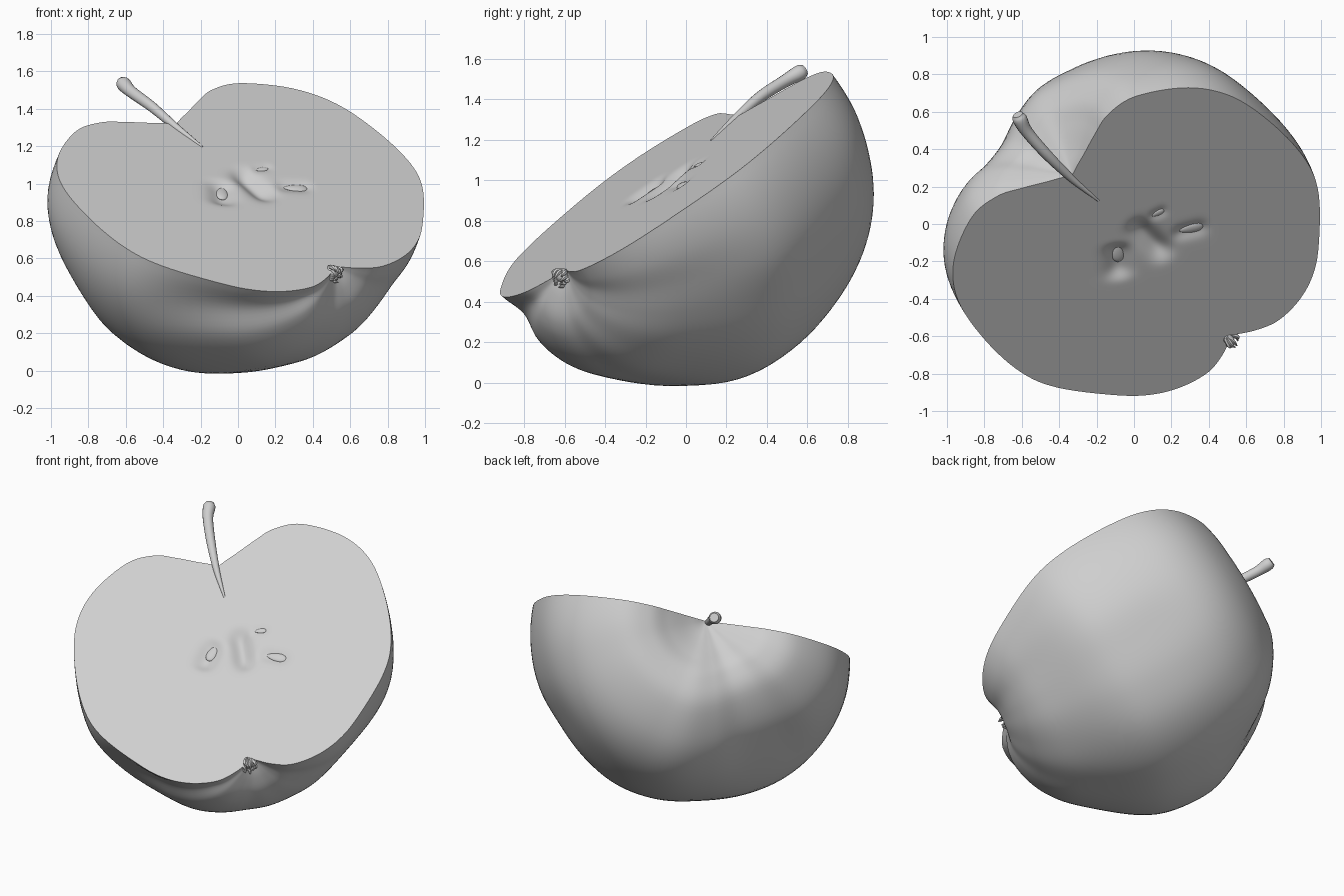
import bpy, bmesh, math, random
from mathutils import Matrix, Vector

cube = bpy.data.objects.get("Cube")
if cube:
    bpy.data.objects.remove(cube)

SHADE = (0.62, 0.62, 0.62, 1)
grey = bpy.data.materials.new("plain_grey")
grey.use_nodes = True
grey.diffuse_color = SHADE
grey.node_tree.nodes["Principled BSDF"].inputs["Base Color"].default_value = SHADE

# Fruit frame: x = core axis towards the stem, y = across the cut, z = out of the cut
normal = Vector((0.21, -0.683, 1)).normalized()
axis = Vector((-0.86, 0.86, 0.77))
axis = (axis - normal * axis.dot(normal)).normalized()
frame = Matrix((axis, normal.cross(axis), normal)).transposed().to_4x4()
frame.translation = (0.1, -0.17, 0.935)


def finish(name, bm, matrix, angle=40):
    bmesh.ops.recalc_face_normals(bm, faces=bm.faces)
    mesh = bpy.data.meshes.new(name)
    bm.to_mesh(mesh)
    bm.free()
    obj = bpy.data.objects.new(name, mesh)
    bpy.context.collection.objects.link(obj)
    mesh.materials.append(grey)
    obj.matrix_world = matrix
    bpy.ops.object.select_all(action="DESELECT")
    obj.select_set(True)
    bpy.context.view_layer.objects.active = obj
    bpy.ops.object.shade_smooth_by_angle(angle=math.radians(angle))
    return obj


def smooth_path(points, steps):
    """Catmull-Rom curve through the points."""
    p = [Vector(q) for q in points]
    p = [2 * p[0] - p[1]] + p + [2 * p[-1] - p[-2]]
    out = []
    for a, b, c, d in zip(p, p[1:], p[2:], p[3:]):
        for k in range(steps):
            t = k / steps
            out.append(0.5 * (2 * b + (c - a) * t + (2 * a - 5 * b + 4 * c - d) * t ** 2
                              + (3 * b - a - 3 * c + d) * t ** 3))
    return out + [p[-2]]


# Half profile from stem hollow to blossom hollow: (height on axis, radius)
profile = smooth_path([(0.72, 0), (0.752, 0.06), (0.785, 0.13), (0.845, 0.25), (0.897, 0.38),
                       (0.885, 0.56), (0.73, 0.8), (0.51, 0.94), (0.2, 0.99), (-0.1, 0.975),
                       (-0.32, 0.89), (-0.58, 0.69), (-0.71, 0.55), (-0.785, 0.4),
                       (-0.81, 0.24), (-0.775, 0.115), (-0.71, 0)], 6)

# Lobes: swelling around the half turn (one value per 15 degrees) at three heights
stem_end = (1, 1.04, 1.02, 0.94, 0.92, 0.98, 1.03, 1.025, 1.02, 1.015, 1.01, 1.01, 1)
waist = (1, 1.045, 1.065, 1.07, 1.055, 1.04, 1.05, 1.045, 1.015, 0.99, 1, 1, 1)
blossom_end = (1, 0.95, 1.03, 1.06, 1.05, 1.025, 1.02, 1, 0.985, 0.96, 0.95, 0.98, 1)
lobes = smooth_path(list(zip(stem_end, waist, blossom_end)), 6)

# Seeds and pits: (along axis, across, angle, half length, half width[, depth])
seeds = [(0.128, 0.132, -0.65, 0.06, 0.031), (-0.014, -0.257, 1.1, 0.066, 0.028),
         (0.195, -0.187, 1.4, 0.036, 0.016)]
pits = [(0.09, -0.05, 0.0, 0.14, 0.06, 0.045), (0.1, 0.16, -0.6, 0.1, 0.065, 0.035),
        (-0.014, -0.245, 1.1, 0.09, 0.045, 0.018), (0.195, -0.187, 1.4, 0.05, 0.03, 0.01)]


def cut_height(s, t):
    h = 0
    for ps, pt, ang, length, width, depth in pits:
        a = ((s - ps) * math.cos(ang) + (t - pt) * math.sin(ang)) / length
        b = ((t - pt) * math.cos(ang) - (s - ps) * math.sin(ang)) / width
        h -= depth * math.exp(-a ** 4 - b * b)
    return h


# Fruit: lobed half revolution closed by the cut face
bm = bmesh.new()
COLS, RINGS = len(lobes) - 1, 64
rows = []
for s, r in profile:
    end = min(1, max(0, (abs(s) - 0.1) / 0.6))
    end *= end * (3 - 2 * end)
    row = []
    for j, (top, middle, base) in enumerate(lobes):
        phi = math.pi * j / COLS
        tip = top if s > 0 else base
        swell = middle + (tip - middle) * end
        lift = 1 + (tip - 1) * end * 0.5 * min(1, r / 0.3)
        row.append(bm.verts.new((s * lift, r * swell * math.cos(phi),
                                 -r * swell * math.sin(phi))))
    rows.append(row)
for a, b in zip(rows, rows[1:]):
    for j in range(COLS):
        bm.faces.new((a[j], b[j], b[j + 1], a[j + 1]))

outline = [row[0] for row in rows] + [row[-1] for row in rows[-2:0:-1]]
count = len(outline)
rim = outline
for k in range(RINGS - 1, 0, -1):
    f = (k / RINGS) ** 1.3
    ring = [bm.verts.new((v.co.x * f, v.co.y * f, cut_height(v.co.x * f, v.co.y * f)))
            for v in outline]
    for i in range(count):
        n = (i + 1) % count
        bm.faces.new((rim[i], rim[n], ring[n], ring[i]))
    rim = ring
bm.faces.new(rim)
bmesh.ops.remove_doubles(bm, verts=bm.verts, dist=0.0001)
finish("fruit_half", bm, frame)

# Seeds: flattened, pointed at one end
for i, (s, t, ang, length, width) in enumerate(seeds):
    bm = bmesh.new()
    bmesh.ops.create_uvsphere(bm, u_segments=24, v_segments=16, radius=1)
    for v in bm.verts:
        taper = 1 - 0.3 * v.co.x
        v.co = (v.co.x * length, v.co.y * width * taper, v.co.z * 0.4 * width * taper)
    place = Matrix.Translation((s, t, cut_height(s, t) + 0.002)) @ Matrix.Rotation(ang, 4, "Z")
    finish(f"seed_{i + 1}", bm, frame @ place, 80)


def tube(name, points, radii, sides=16, matrix=Matrix()):
    """Round tube with changing radius and closed ends."""
    path = smooth_path([(*p, r) for p, r in zip(points, radii)], 5)
    bm = bmesh.new()
    last = None
    for i, q in enumerate(path):
        way = (path[min(i + 1, len(path) - 1)] - path[max(i - 1, 0)]).to_3d()
        side = way.orthogonal() if last is None else side - way * side.dot(way) / way.dot(way)
        side.normalize()
        other = way.normalized().cross(side)
        ring = []
        for k in range(sides):
            a = math.tau * k / sides
            ring.append(bm.verts.new(q.to_3d() + q.w * (math.cos(a) * side + math.sin(a) * other)))
        if last:
            for k in range(sides):
                n = (k + 1) % sides
                bm.faces.new((last[k], last[n], ring[n], ring[k]))
        else:
            bm.faces.new(ring)
        last = ring
    bm.faces.new(last)
    return finish(name, bm, matrix, 50)


# Stem widening to a knob
tube("stem", [(-0.19, 0.125, 1.195), (-0.33, 0.24, 1.3), (-0.46, 0.365, 1.41),
              (-0.57, 0.49, 1.49), (-0.61, 0.56, 1.53), (-0.622, 0.585, 1.545)],
     [0.006, 0.02, 0.028, 0.032, 0.039, 0.028])

# Dried blossom: a small bud with curled sepals
random.seed(4)
bm = bmesh.new()
bmesh.ops.create_icosphere(bm, subdivisions=3, radius=0.035)
finish("blossom_bud", bm, frame @ Matrix.Translation((-0.72, 0.03, -0.02)))
for i in range(12):
    a = math.tau * i / 12 + random.uniform(-0.2, 0.2)
    reach = random.uniform(0.03, 0.05)
    tip = random.uniform(-0.79, -0.75)
    c, d = reach * math.cos(a), reach * math.sin(a)
    tube(f"sepal_{i + 1}", [(-0.7, 0.03 + 0.5 * c, 0.5 * d - 0.02),
                            (-0.74, 0.03 + c, d - 0.02),
                            (tip, 0.03 + 0.7 * c, 0.7 * d - 0.02)],
         [0.012, 0.012, 0.003], 6, frame)
